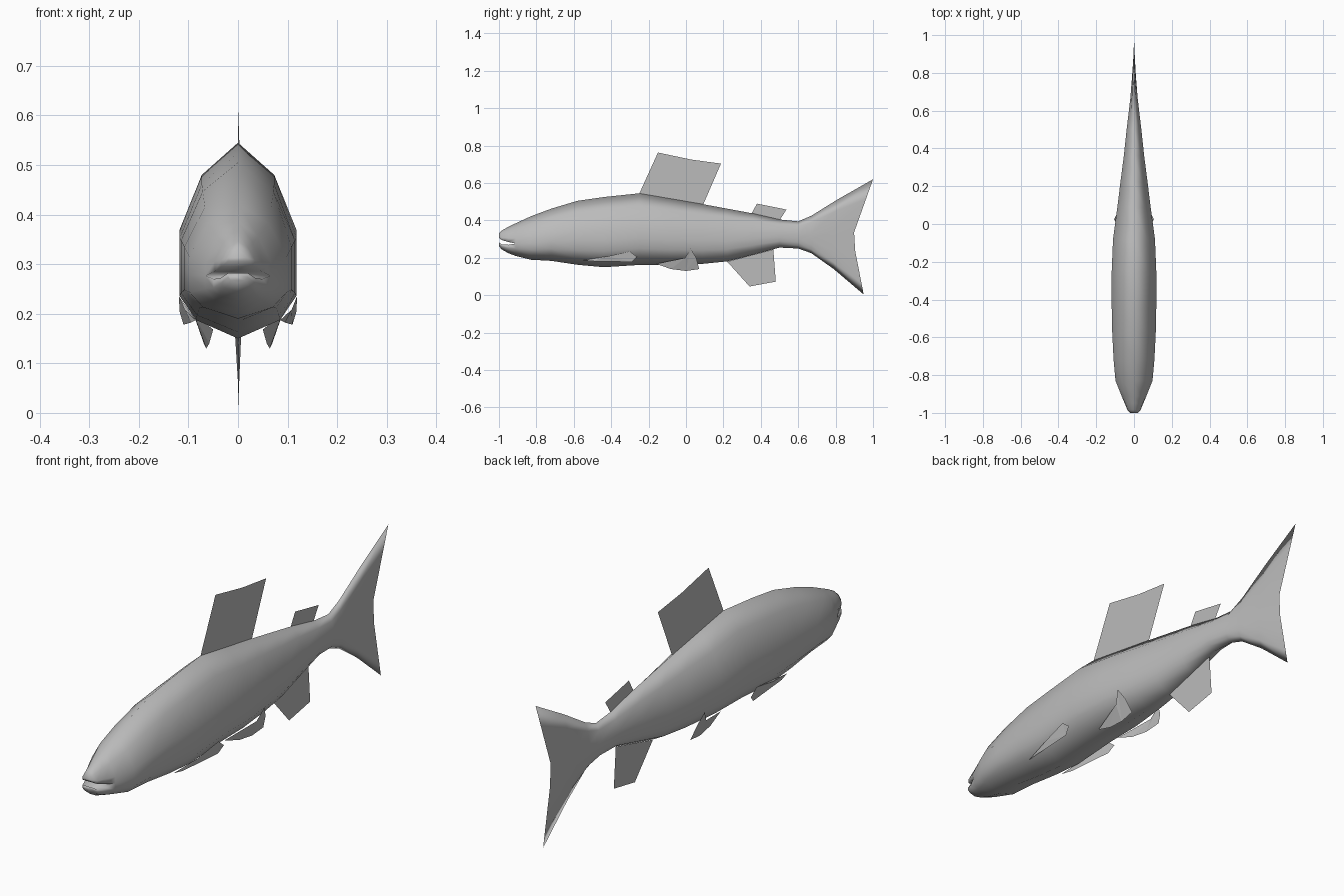
import bpy
import bmesh

cube = bpy.data.objects.get("Cube")
if cube:
    bpy.data.objects.remove(cube, do_unlink=True)

# Single skin colour
grey = bpy.data.materials.new("fish grey")
grey.use_nodes = True
colour = (0.5, 0.5, 0.5, 1)
grey.diffuse_color = colour
grey.node_tree.nodes["Principled BSDF"].inputs["Base Color"].default_value = colour


def make_object(name, bm):
    mesh = bpy.data.meshes.new(name)
    bm.to_mesh(mesh)
    bm.free()
    mesh.materials.append(grey)
    obj = bpy.data.objects.new(name, mesh)
    bpy.context.collection.objects.link(obj)
    return obj


# Half cross-section: (share of half width, share of height) above and below the mouth line
MOUTH = 0.38
UPPER = [(1, MOUTH), (1, 0.54), (0.62, 0.83), (0, 1)]
LOWER = [(1, MOUTH), (1, 0.23), (0.72, 0.10), (0, 0)]

# Trunk stations: y, top z, bottom z, half width
TRUNK = [
    (-0.91, 0.385, 0.210, 0.066), (-0.83, 0.422, 0.190, 0.098),
    (-0.72, 0.463, 0.184, 0.108), (-0.58, 0.505, 0.163, 0.115),
    (-0.44, 0.525, 0.150, 0.118), (-0.25, 0.545, 0.162, 0.118),
    (-0.08, 0.516, 0.163, 0.111), (0.09, 0.487, 0.168, 0.088),
    (0.22, 0.463, 0.181, 0.072), (0.36, 0.437, 0.217, 0.054),
    (0.50, 0.405, 0.255, 0.039), (0.60, 0.395, 0.250, 0.027),
    (0.67, 0.425, 0.225, 0.019),
]
# Forked tail stations: middle y, top y, bottom y, top z, bottom z, half width
TAIL = [(0.78, 0.81, 0.79, 0.512, 0.140, 0.010),
        (0.89, 1.00, 0.95, 0.620, 0.004, 0.0005)]
# Jaw stations from lip tip to mouth corner: y, ridge z, mouth z, half width
UPPER_JAW = [(-1.0, 0.332, 0.306, 0.020), (-0.985, 0.346, 0.295, 0.034),
             (-0.95, 0.366, 0.285, 0.047)]
LOWER_JAW = [(-1.0, 0.262, 0.282, 0.020), (-0.985, 0.245, 0.272, 0.035),
             (-0.95, 0.225, 0.270, 0.049)]


def half_rings(profile, jaw):
    rings = []
    end = profile[-1][1]
    for y, ridge, mouth, w in jaw:
        rings.append([(w * sx, y, mouth + (ridge - mouth) * (t - MOUTH) / (end - MOUTH))
                      for sx, t in profile])
    stations = [(y, y, y, top, bot, w) for y, top, bot, w in TRUNK] + TAIL
    for ym, yt, yb, top, bot, w in stations:
        ring = []
        for sx, t in profile:
            sweep = (yt if t > 0.5 else yb) - ym
            ring.append((w * sx, ym + sweep * abs(2 * t - 1), bot + (top - bot) * t))
        rings.append(ring)
    # Mirror each half ring across x = 0
    return [r + [(-x, y, z) for x, y, z in reversed(r[:-1])] for r in rings]


# Body: two shells split by the mouth and welded behind it
bm = bmesh.new()
for profile, jaw in ((UPPER, UPPER_JAW), (LOWER, LOWER_JAW)):
    rings = [[bm.verts.new(p) for p in r] for r in half_rings(profile, jaw)]
    for k, (a, b) in enumerate(zip(rings, rings[1:])):
        for i in range(len(a) - 1):
            bm.faces.new((a[i], a[i + 1], b[i + 1], b[i]))
        if k < len(jaw):  # inside of the mouth
            bm.faces.new((a[-1], a[0], b[0], b[-1]))
    bm.faces.new(rings[0])  # lip
bmesh.ops.remove_doubles(bm, verts=bm.verts, dist=0.0002)
bmesh.ops.recalc_face_normals(bm, faces=bm.faces)
for f in bm.faces:
    f.smooth = True
make_object("body", bm)


def fin(name, points):
    bm = bmesh.new()
    bm.faces.new([bm.verts.new(p) for p in points])
    bmesh.ops.triangulate(bm, faces=bm.faces)
    return make_object(name, bm)


# Fins on the centre line, as (y, z) outlines
fin("dorsal_fin", [(0, y, z) for y, z in [
    (-0.25, 0.543), (-0.15, 0.763), (0.03, 0.725), (0.187, 0.704), (0.09, 0.48)]])
fin("rear_dorsal_fin", [(0, y, z) for y, z in [
    (0.35, 0.437), (0.38, 0.49), (0.537, 0.458), (0.50, 0.40)]])
fin("anal_fin", [(0, y, z) for y, z in [
    (0.22, 0.18), (0.34, 0.047), (0.48, 0.073), (0.467, 0.245)]])

# Paired fins, as (x, y, z) outlines for the left side
PECTORAL = [(0.085, -0.55, 0.187), (0.108, -0.42, 0.208), (0.119, -0.30, 0.235),
            (0.118, -0.262, 0.205), (0.110, -0.29, 0.178), (0.095, -0.50, 0.182)]
PELVIC = [(0.050, -0.16, 0.168), (0.058, -0.08, 0.140), (0.064, 0.0, 0.130),
          (0.069, 0.07, 0.140), (0.090, 0.055, 0.200), (0.105, 0.025, 0.250),
          (0.090, -0.005, 0.200)]
for side, s in (("left", 1), ("right", -1)):
    fin(side + "_pectoral_fin", [(s * x, y, z) for x, y, z in PECTORAL])
    fin(side + "_pelvic_fin", [(s * x, y, z) for x, y, z in PELVIC])
